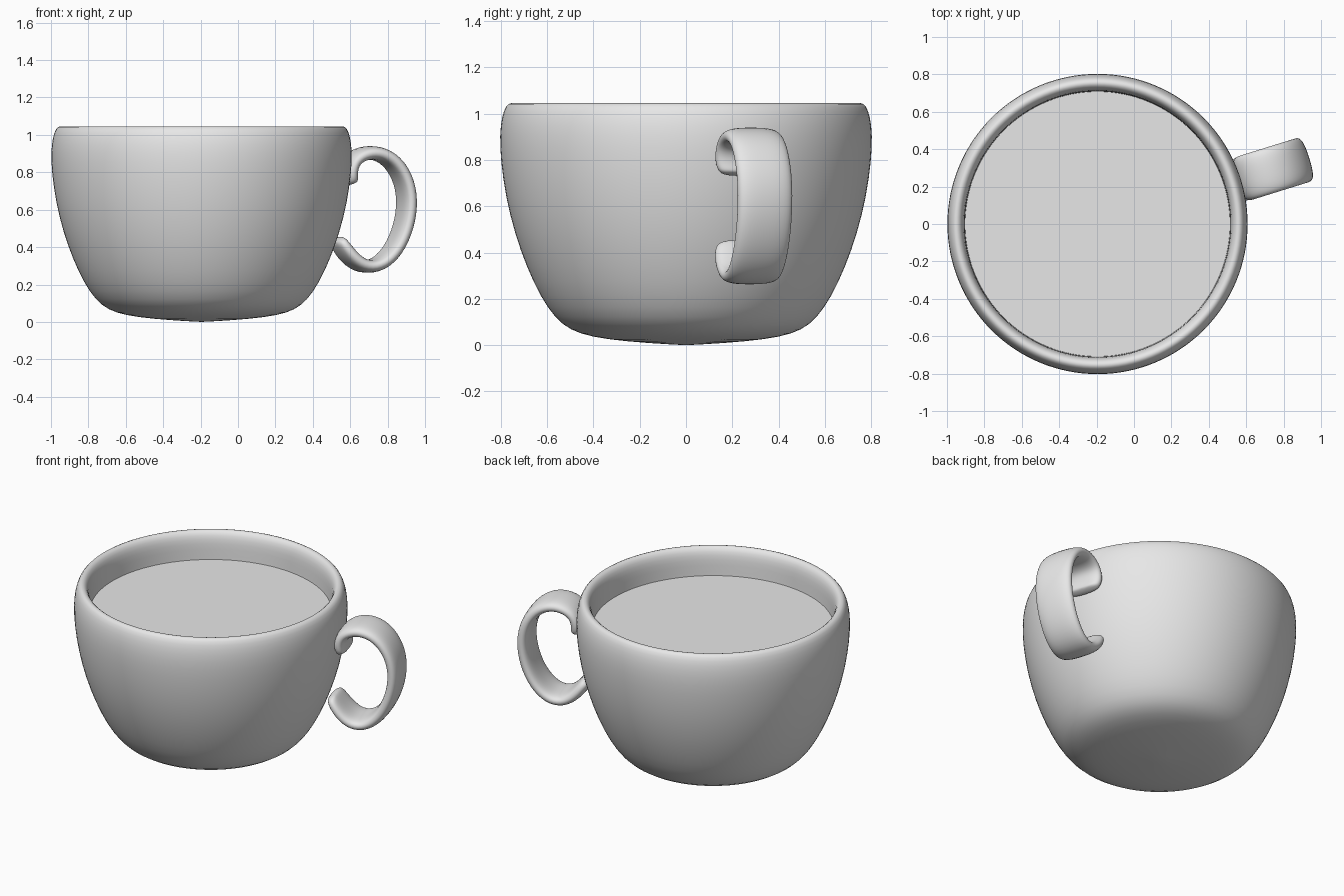
import bpy, bmesh, math
from mathutils import Vector

if "Cube" in bpy.data.objects:
    bpy.data.objects.remove(bpy.data.objects["Cube"])

AXIS_X = -0.195                 # centre line of the cup
ANGLE = math.radians(17.3)      # direction in which the handle points

grey = bpy.data.materials.new("light grey")
grey.diffuse_color = (0.8, 0.8, 0.8, 1)
grey.use_nodes = True
grey.node_tree.nodes["Principled BSDF"].inputs["Base Color"].default_value = grey.diffuse_color


def make_object(name, bm, levels=0):
    bmesh.ops.recalc_face_normals(bm, faces=bm.faces)
    mesh = bpy.data.meshes.new(name)
    bm.to_mesh(mesh)
    bm.free()
    obj = bpy.data.objects.new(name, mesh)
    bpy.context.collection.objects.link(obj)
    mesh.materials.append(grey)
    for p in mesh.polygons:
        p.use_smooth = True
    if levels:
        mod = obj.modifiers.new("smooth", 'SUBSURF')
        mod.levels = mod.render_levels = levels
    return obj


def loft(bm, rings):
    """Bridge successive closed rings of vertices."""
    for a, b in zip(rings, rings[1:]):
        n = len(a)
        for i in range(n):
            j = (i + 1) % n
            bm.faces.new((a[i], a[j], b[j], b[i]))


# Cup: outer wall, rounded rim and inner wall turned around the axis
profile = [(0.08, 0.004), (0.25, 0.015), (0.41, 0.035), (0.5, 0.065),
           (0.565, 0.115), (0.63, 0.21), (0.69, 0.34), (0.74, 0.48),
           (0.78, 0.64), (0.802, 0.8), (0.806, 0.91), (0.797, 0.985),
           (0.78, 1.035), (0.757, 1.05), (0.732, 1.038), (0.716, 1.0),
           (0.711, 0.94), (0.710, 0.85), (0.695, 0.7), (0.655, 0.48),
           (0.56, 0.26), (0.44, 0.14), (0.2, 0.11)]
SEG = 64
bm = bmesh.new()
rings = [[bm.verts.new((AXIS_X + r * math.cos(2 * math.pi * i / SEG),
                        r * math.sin(2 * math.pi * i / SEG), z))
          for i in range(SEG)] for r, z in profile]
loft(bm, rings)
for ring, z in ((rings[0], 0.0), (rings[-1], 0.11)):
    centre = bm.verts.new((AXIS_X, 0, z))
    for i in range(SEG):
        bm.faces.new((ring[i], ring[(i + 1) % SEG], centre))
make_object("cup", bm, 1)

# Drink: flat disc inside the cup
bm = bmesh.new()
bmesh.ops.create_circle(bm, cap_ends=True, segments=96, radius=0.712)
bmesh.ops.translate(bm, verts=bm.verts, vec=(AXIS_X, 0, 0.87))
make_object("drink", bm)

# Handle: flat rounded strap swept along a hooked loop (distance from axis, z)
path = [(0.832, 0.735), (0.824, 0.755), (0.815, 0.80), (0.835, 0.865),
        (0.90, 0.902), (0.98, 0.906), (1.065, 0.865), (1.13, 0.77),
        (1.155, 0.65), (1.135, 0.51), (1.075, 0.38), (0.99, 0.302),
        (0.90, 0.292), (0.825, 0.345), (0.775, 0.415), (0.755, 0.45)]
section = [(-0.124, -0.02), (-0.08, -0.036), (0, -0.037), (0.08, -0.036),
           (0.124, -0.02), (0.124, 0.02), (0.08, 0.037), (0, 0.04),
           (-0.08, 0.037), (-0.124, 0.02)]
out = Vector((math.cos(ANGLE), math.sin(ANGLE), 0))
side = Vector((-math.sin(ANGLE), math.cos(ANGLE), 0))
up = Vector((0, 0, 1))
base = Vector((AXIS_X, 0, 0))
bm = bmesh.new()
rings = []
last = len(path) - 1
for k, (r, z) in enumerate(path):
    r0, z0 = path[max(k - 1, 0)]
    r1, z1 = path[min(k + 1, last)]
    along = (out * (r1 - r0) + up * (z1 - z0)).normalized()
    normal = along.cross(side).normalized()
    size = {0: 0.7, 1: 0.92}.get(min(k, last - k), 1.0)   # rounded ends
    rings.append([bm.verts.new(base + out * r + up * z
                               + side * (w * size) + normal * (t * size))
                  for w, t in section])
loft(bm, rings)
bm.faces.new(rings[0])
bm.faces.new(rings[-1])
make_object("handle", bm, 2)
